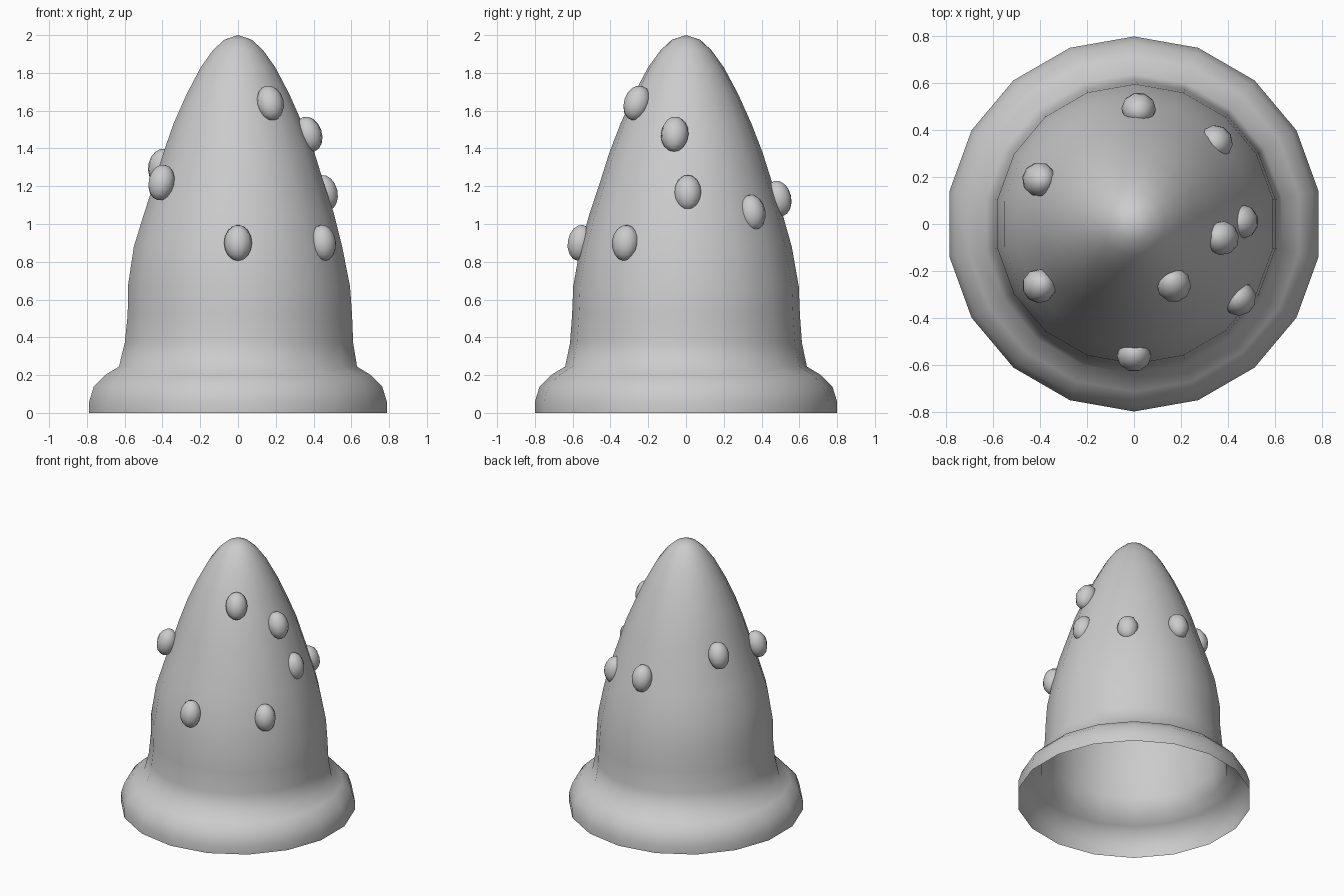
import bpy, bmesh
from math import sin, cos, pi, atan2
from mathutils import Matrix

if "Cube" in bpy.data.objects:
    bpy.data.objects.remove(bpy.data.objects["Cube"])

SIDES = 18


def finish(bm, name):
    bmesh.ops.recalc_face_normals(bm, faces=bm.faces)
    for f in bm.faces:
        f.smooth = True
    me = bpy.data.meshes.new(name)
    bm.to_mesh(me)
    bm.free()
    ob = bpy.data.objects.new(name, me)
    bpy.context.collection.objects.link(ob)
    return ob


# Pointed hollow shell with flared rim, open underneath: (radius, z, x shift)
profile = [(0.80, 0.0, 0), (0.80, 0.06, 0), (0.775, 0.14, 0), (0.715, 0.20, 0),
           (0.64, 0.245, 0), (0.614, 0.37, 0.005), (0.603, 0.52, 0.01),
           (0.597, 0.67, 0.005), (0.56, 0.88, 0.0), (0.512, 1.05, 0.005),
           (0.462, 1.20, 0.005), (0.405, 1.38, 0.005), (0.347, 1.53, 0),
           (0.275, 1.69, 0), (0.20, 1.83, 0), (0.135, 1.92, 0), (0.075, 1.975, 0)]
bm = bmesh.new()
rings = []
for r, z, dx in profile:
    rings.append([bm.verts.new((dx + r * cos(pi / 2 + 2 * pi * i / SIDES),
                                r * sin(pi / 2 + 2 * pi * i / SIDES), z))
                  for i in range(SIDES)])
for a, b in zip(rings, rings[1:]):
    for i in range(SIDES):
        j = (i + 1) % SIDES
        bm.faces.new((a[i], a[j], b[j], b[i]))
tip = bm.verts.new((0, 0, 2))
for i in range(SIDES):
    bm.faces.new((rings[-1][i], rings[-1][(i + 1) % SIDES], tip))
finish(bm, "shell")

# Egg-shaped warts, leaning with the slope of the shell
warts = [(0.17, -0.26, 1.64), (0.375, -0.06, 1.475), (0.46, 0.01, 1.165),
         (0.45, -0.32, 0.90), (0.0, -0.56, 0.90), (-0.405, -0.265, 1.22),
         (-0.405, 0.19, 1.305), (0.02, 0.49, 1.135), (0.35, 0.35, 1.06)]
for n, (x, y, z) in enumerate(warts):
    bm = bmesh.new()
    bmesh.ops.create_uvsphere(bm, u_segments=10, v_segments=8, radius=1)
    lean = -0.15 - 0.3 * max(0, z - 0.9)
    mat = (Matrix.Translation((x, y, z)) @ Matrix.Rotation(atan2(y, x), 4, 'Z')
           @ Matrix.Rotation(lean, 4, 'Y') @ Matrix.Diagonal((0.07, 0.074, 0.096, 1)))
    bmesh.ops.transform(bm, matrix=mat, verts=bm.verts)
    finish(bm, f"wart_{n + 1}")
